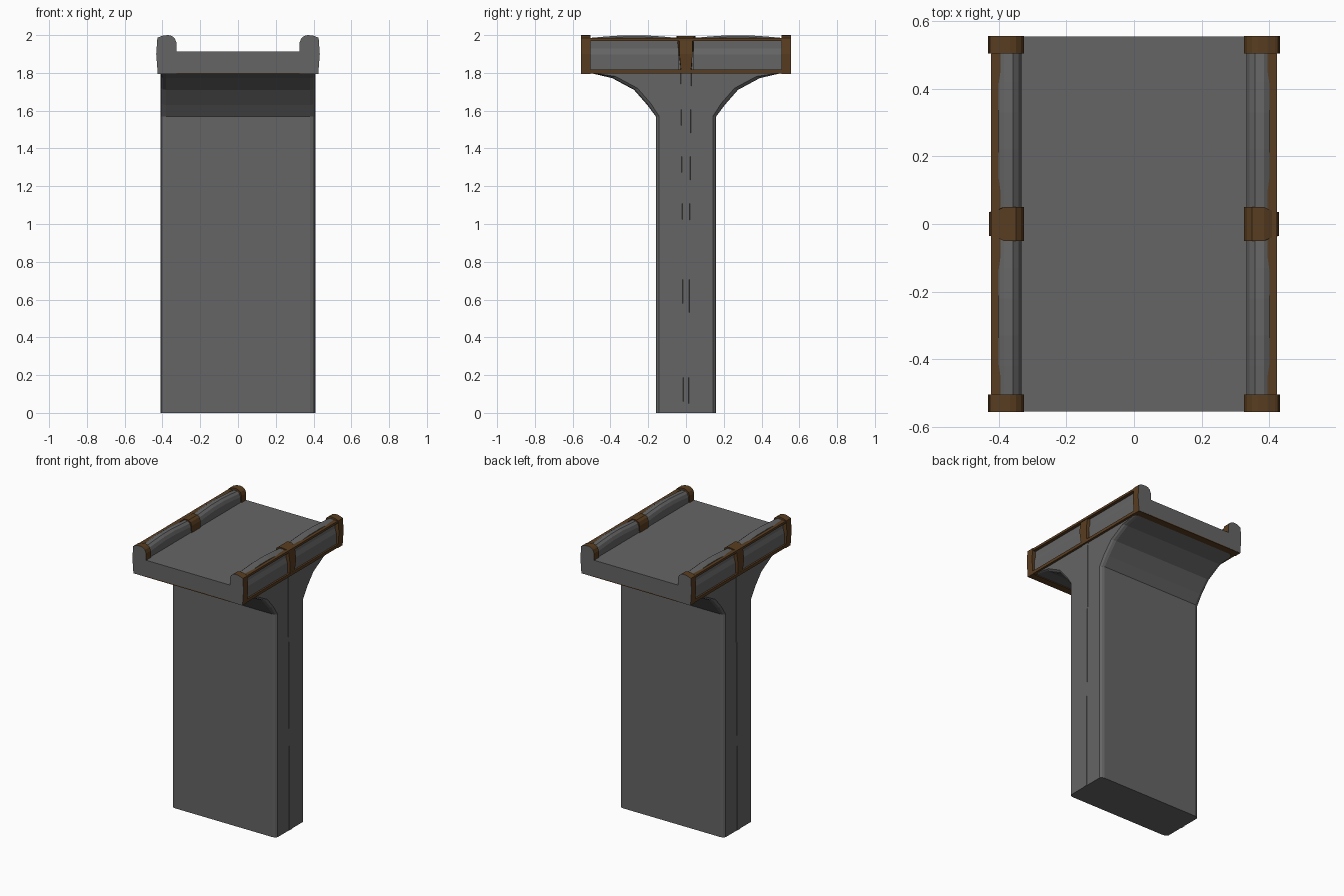
import bpy, bmesh

if "Cube" in bpy.data.objects:
    bpy.data.objects.remove(bpy.data.objects["Cube"])


def mat(name, col):
    m = bpy.data.materials.new(name)
    m.diffuse_color = (*col, 1)
    m.use_nodes = True
    m.node_tree.nodes["Principled BSDF"].inputs["Base Color"].default_value = m.diffuse_color
    return m


GREY = mat("stone grey", (0.13, 0.13, 0.13))
BROWN = mat("rust brown", (0.10, 0.047, 0.015))


def loft(name, rings, mats, rule=None):
    """Skin closed rings of points, cap both ends; rule(face) picks the material."""
    bm = bmesh.new()
    vs = [[bm.verts.new(p) for p in r] for r in rings]
    n = len(vs[0])
    for a, b in zip(vs, vs[1:]):
        for i in range(n):
            j = (i + 1) % n
            bm.faces.new((a[i], a[j], b[j], b[i]))
    bm.faces.new(vs[0])
    bm.faces.new(vs[-1])
    bmesh.ops.recalc_face_normals(bm, faces=bm.faces)
    bm.normal_update()
    if rule:
        for f in bm.faces:
            f.material_index = rule(f)
    me = bpy.data.meshes.new(name)
    bm.to_mesh(me)
    bm.free()
    for m in mats:
        me.materials.append(m)
    ob = bpy.data.objects.new(name, me)
    bpy.context.collection.objects.link(ob)
    return ob


def box(name, x0, x1, y0, y1, z0, z1, m):
    return loft(name, [[(x0, y, z0), (x1, y, z0), (x1, y, z1), (x0, y, z1)]
                       for y in (y0, y1)], [m])


# Pier: flared T profile across y, with softened edges at both sides
half = [(0.16, 0), (0.16, 1.57), (0.205, 1.63), (0.275, 1.71),
        (0.39, 1.772), (0.50, 1.798), (0.51, 1.81)]
rings = []
for x, d in [(-0.408, 0.018), (-0.398, 0.006), (-0.38, 0),
             (0.38, 0), (0.398, 0.006), (0.408, 0.018)]:
    right = [(x, y - d, z + (d * 0.5 if 1.6 < z < 1.79 else 0)) for y, z in half]
    left = [(x, -y, z) for _, y, z in reversed(right)]
    rings.append(right + left)
loft("pier", rings, [GREY])

# Road deck
box("deck", -0.40, 0.40, -0.556, 0.556, 1.80, 1.912, GREY)

# Brown trim under each deck end
for s in (-1, 1):
    y0, y1 = sorted((s * 0.505, s * 0.556))
    box("deck_end_trim", -0.425, 0.425, y0, y1, 1.794, 1.802, BROWN)

# Parapet cross-section (x, z), outer side stepped
parapet = [(0.333, 1.90), (0.333, 1.95), (0.342, 1.972), (0.358, 1.985), (0.385, 1.985),
           (0.402, 1.975), (0.402, 1.93), (0.412, 1.897), (0.412, 1.80), (0.333, 1.80)]
wave = [(0.04, 0), (0.13, 0.008), (0.22, 0.014), (0.33, 0.014), (0.42, 0.008), (0.51, 0)]
# End cap and middle clamp cross-sections
cap = [(0.326, 1.90), (0.326, 1.96), (0.335, 1.983), (0.350, 1.995), (0.368, 2.0),
       (0.395, 1.998), (0.418, 1.99), (0.427, 1.985), (0.433, 1.90), (0.425, 1.795),
       (0.326, 1.797)]
clamp = [(0.326, 1.90, 0.05), (0.326, 1.96, 0.05), (0.335, 1.983, 0.05),
         (0.350, 1.995, 0.05), (0.385, 1.995, 0.05), (0.418, 1.98, 0.035),
         (0.429, 1.90, 0.035), (0.422, 1.798, 0.025), (0.326, 1.80, 0.03)]

for s in (-1, 1):
    for t in (-1, 1):
        # Gently bulging parapet halves
        loft("parapet", [[(s * x, t * y, z + (dz if z > 1.94 else 0)) for x, z in parapet]
                         for y, dz in wave], [GREY])
        # Brown end caps with a grey outer end face
        loft("end_cap", [[(s * x, t * y, z) for x, z in cap] for y in (0.505, 0.557)],
             [BROWN, GREY],
             lambda f: int(abs(f.normal.y) > 0.9 and abs(f.calc_center_median().y) > 0.54))
    # Middle clamp
    loft("middle_clamp", [[(s * x, t * w, z) for x, z, w in clamp] for t in (-1, 1)], [BROWN])
    # Brown rails along the outer side
    for name, z0, z1, xo in (("upper_rail", 1.968, 1.984, 0.424),
                             ("lower_rail", 1.797, 1.818, 0.424)):
        x0, x1 = sorted((s * 0.395, s * xo))
        box(name, x0, x1, -0.51, 0.51, z0, z1, BROWN)
    # Tapered rib down the pier side
    loft("side_rib", [[(s * x, y * w, z) for x, y in
                       ((0.400, -1), (0.411, -0.85), (0.411, 0.85), (0.400, 1))]
                      for z, w in ((0, 0.016), (1.0, 0.022), (1.798, 0.032))], [GREY])
